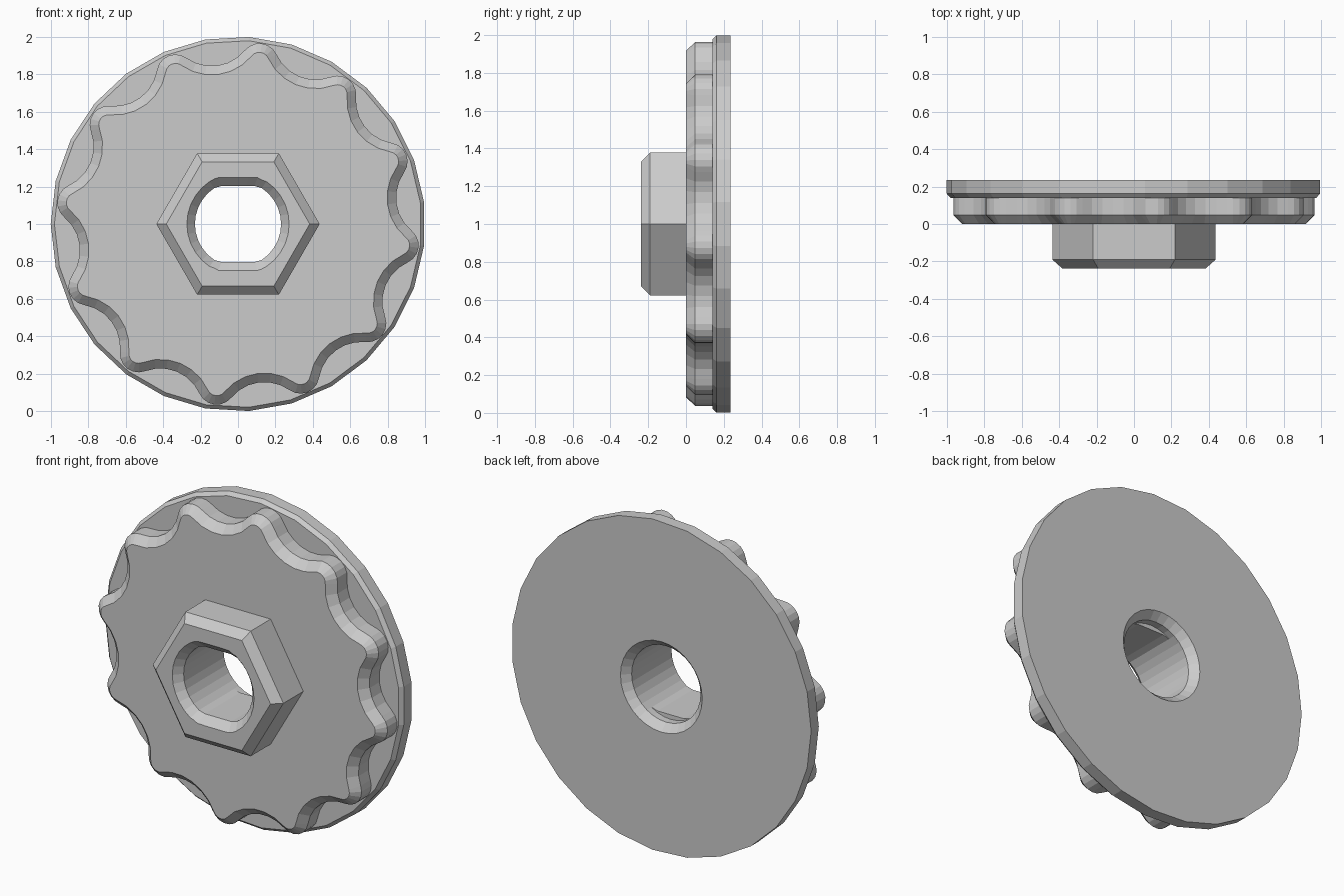
import bpy, bmesh
from math import sin, cos, pi, radians, atan2, sqrt

if "Cube" in bpy.data.objects:
    bpy.data.objects.remove(bpy.data.objects["Cube"])

CZ = 1.0  # height of the wheel axis


def loft(name, rings):
    """Closed solid through rings of (x, z) points, each given as (y, points)."""
    bm = bmesh.new()
    loops = [[bm.verts.new((x, y, z + CZ)) for x, z in pts] for y, pts in rings]
    n = len(loops[0])
    for a, b in zip(loops, loops[1:]):
        for i in range(n):
            j = (i + 1) % n
            bm.faces.new((a[i], a[j], b[j], b[i]))
    bm.faces.new(loops[0])
    bm.faces.new(loops[-1])
    bmesh.ops.recalc_face_normals(bm, faces=bm.faces)
    me = bpy.data.meshes.new(name)
    bm.to_mesh(me)
    bm.free()
    ob = bpy.data.objects.new(name, me)
    bpy.context.collection.objects.link(ob)
    return ob


def polygon(r, n, start=0.0, flat=9.0):
    """Regular polygon, optionally cut off at z = +-flat."""
    return [(r * cos(start + 2 * pi * i / n),
             max(-flat, min(flat, r * sin(start + 2 * pi * i / n)))) for i in range(n)]


def wave(offset, lobes=12, peak=0.972, valley=0.853, rp=0.1, segs=6):
    """Scalloped outline of tangent arcs, moved inward by offset."""
    half = pi / lobes
    p = peak - rp
    # valley circle centre distance so that both circles touch
    k = valley - rp
    c = (p * p - k * k) / (2 * (p * cos(half) - k))
    rv = c - valley
    phi = atan2(c * sin(half), c * cos(half) - p)
    pts = []
    for i in range(lobes):
        a = radians(22.5) + 2 * half * i
        for s in range(segs + 1):
            t = a - phi + 2 * phi * s / segs
            pts.append((p * cos(a) + (rp - offset) * cos(t),
                        p * sin(a) + (rp - offset) * sin(t)))
        t0, t1 = a + pi + phi, a + pi + 2 * half - phi
        for s in range(1, segs):
            t = t0 + (t1 - t0) * s / segs
            pts.append((c * cos(a + half) + (rv + offset) * cos(t),
                        c * sin(a + half) + (rv + offset) * sin(t)))
    return pts


# Round back disc with a small front chamfer
disc = loft("back_disc", [(0.14, polygon(0.98, 27, pi)),
                          (0.162, polygon(1.0, 27, pi)),
                          (0.235, polygon(1.0, 27, pi))])

# Scalloped grip plate with chamfered front edge
plate = loft("scalloped_plate", [(0.0, wave(0.048)),
                                 (0.048, wave(0.0)),
                                 (0.14, wave(0.0))])

# Hexagonal boss with chamfered front edge
hexa = loft("hex_boss", [(-0.237, polygon(0.383, 6)),
                         (-0.19, polygon(0.436, 6)),
                         (0.0, polygon(0.436, 6))])

# Bore: flats at top and bottom, round at the back, chamfered at both ends
N = 32
bore = loft("bore_cutter", [(-0.284, polygon(0.316, N, 0, 0.295)),
                            (-0.19, polygon(0.23, N, 0, 0.203)),
                            (0.145, polygon(0.23, N, 0, 0.203)),
                            (0.146, polygon(0.23, N)),
                            (0.19, polygon(0.23, N)),
                            (0.28, polygon(0.316, N))])
bore.hide_render = True

for ob in (disc, plate, hexa):
    mod = ob.modifiers.new("bore", 'BOOLEAN')
    mod.operation = 'DIFFERENCE'
    mod.solver = 'EXACT'
    mod.object = bore
    bpy.context.view_layer.objects.active = ob
    bpy.ops.object.modifier_apply(modifier=mod.name)

bpy.data.objects.remove(bore)
